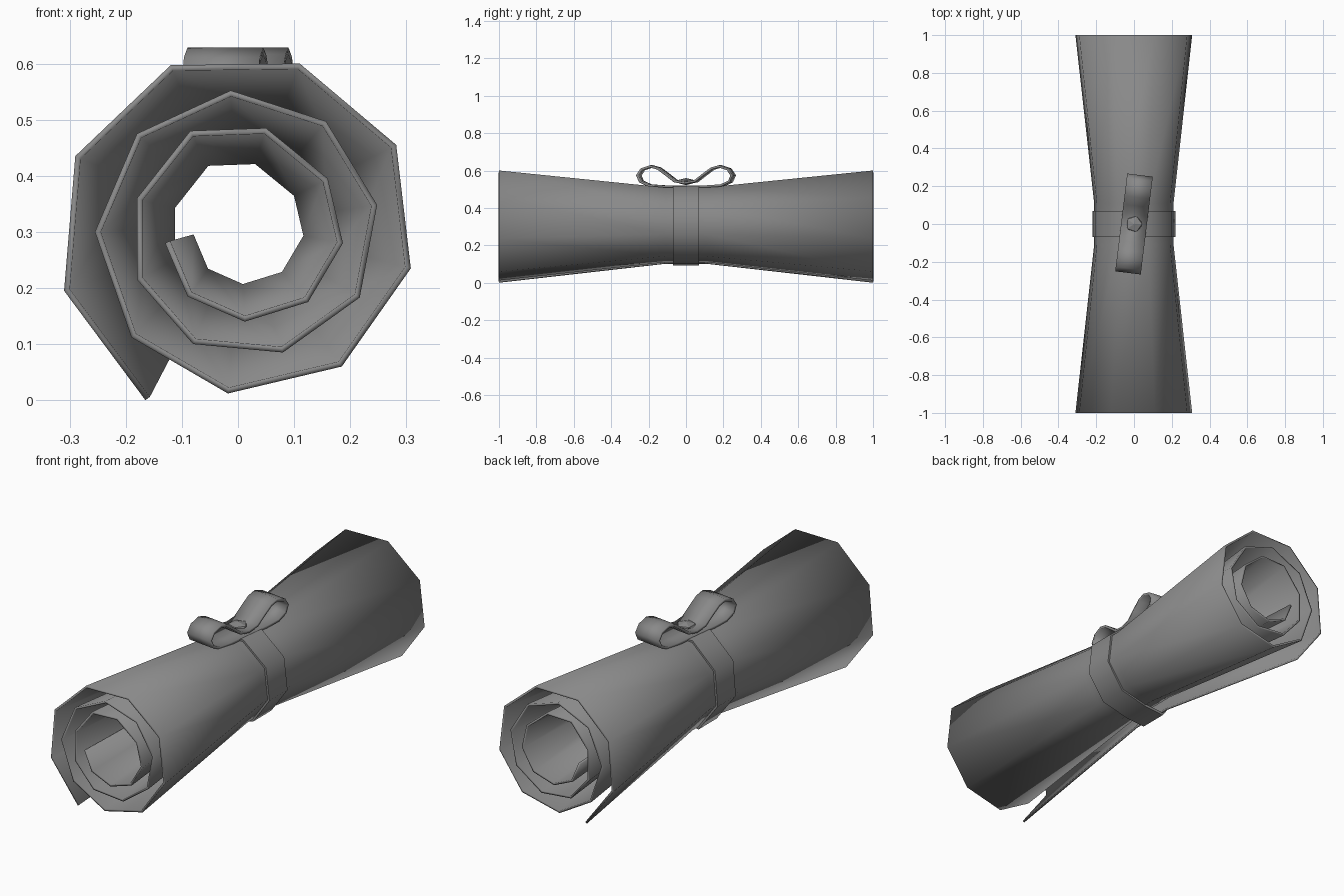
import bpy
import math
from mathutils import Matrix

if "Cube" in bpy.data.objects:
    bpy.data.objects.remove(bpy.data.objects["Cube"])

# Dark grey shared by every part
dark = bpy.data.materials.new("dark_grey")
dark.diffuse_color = (0.25, 0.25, 0.25, 1)
dark.use_nodes = True
dark.node_tree.nodes["Principled BSDF"].inputs["Base Color"].default_value = dark.diffuse_color


def strip(name, rings, closed, thickness, offset, angle):
    """Skin a row of matching outlines into a thin sheet."""
    n = len(rings[0])
    verts = [p for ring in rings for p in ring]
    faces = []
    for r in range(len(rings) - 1):
        for i in range(n if closed else n - 1):
            j = (i + 1) % n
            faces.append((r * n + i, r * n + j, (r + 1) * n + j, (r + 1) * n + i))
    mesh = bpy.data.meshes.new(name)
    mesh.from_pydata(verts, [], faces)
    mesh.materials.append(dark)
    obj = bpy.data.objects.new(name, mesh)
    bpy.context.collection.objects.link(obj)
    bpy.ops.object.select_all(action='DESELECT')
    obj.select_set(True)
    bpy.context.view_layer.objects.active = obj
    mod = obj.modifiers.new("thickness", 'SOLIDIFY')
    mod.thickness = thickness
    mod.offset = offset
    mod.use_even_offset = True
    bpy.ops.object.modifier_apply(modifier=mod.name)
    bpy.ops.object.shade_smooth_by_angle(angle=math.radians(angle))
    return obj


# Spiral section at the flared ends, from outer tail to inner end (x, z)
spiral = [
    (-0.165, 0.0), (-0.31, 0.195), (-0.29, 0.435), (-0.12, 0.597), (0.11, 0.60),
    (0.282, 0.455), (0.308, 0.235), (0.185, 0.06), (-0.018, 0.012),
    (-0.19, 0.112), (-0.255, 0.30), (-0.18, 0.475), (-0.013, 0.552),
    (0.157, 0.497), (0.248, 0.348), (0.217, 0.183), (0.08, 0.085),
    (-0.08, 0.10), (-0.18, 0.215), (-0.18, 0.36), (-0.085, 0.48),
    (0.05, 0.485), (0.16, 0.395), (0.187, 0.28), (0.125, 0.175),
    (0.012, 0.14), (-0.09, 0.185), (-0.13, 0.28)]
CENTRE_Z = 0.316


def section(points, y, s):
    return [(x * s, y, CENTRE_Z + (z - CENTRE_Z) * s) for x, z in points]


# Rolled sheet, pinched at the waist, soft shading running over its rims
strip("rolled_sheet",
      [section(spiral, y, s) for y, s in ((-1, 1), (-0.11, 0.68), (0.11, 0.68), (1, 1))],
      False, 0.010, -1, 180)

# Ribbon band hugging the outer turn
strip("ribbon_band", [section(spiral[:9], y, 0.71) for y in (-0.07, 0.07)],
      True, 0.014, -1, 62)

# Bow: closed double loop in (y, z), mirrored and turned slightly
half = [(0.055, 0.543), (0.10, 0.578), (0.145, 0.611), (0.185, 0.622),
        (0.233, 0.606), (0.254, 0.574), (0.24, 0.541), (0.195, 0.52), (0.12, 0.515)]
loop = [(0, 0.533)] + half + [(0, 0.515)] + [(-y, z) for y, z in reversed(half)]
bow = strip("ribbon_bow", [[(x, y, z) for y, z in loop] for x in (-0.068, 0.068)],
            True, 0.012, 0, 180)
bow.data.transform(Matrix.Rotation(math.radians(-7), 4, 'Z'))

# Knot
bpy.ops.mesh.primitive_ico_sphere_add(subdivisions=1, radius=0.048, location=(0, 0, 0.541))
knot = bpy.context.object
knot.name = "bow_knot"
knot.scale.z = 0.4
knot.data.materials.append(dark)
